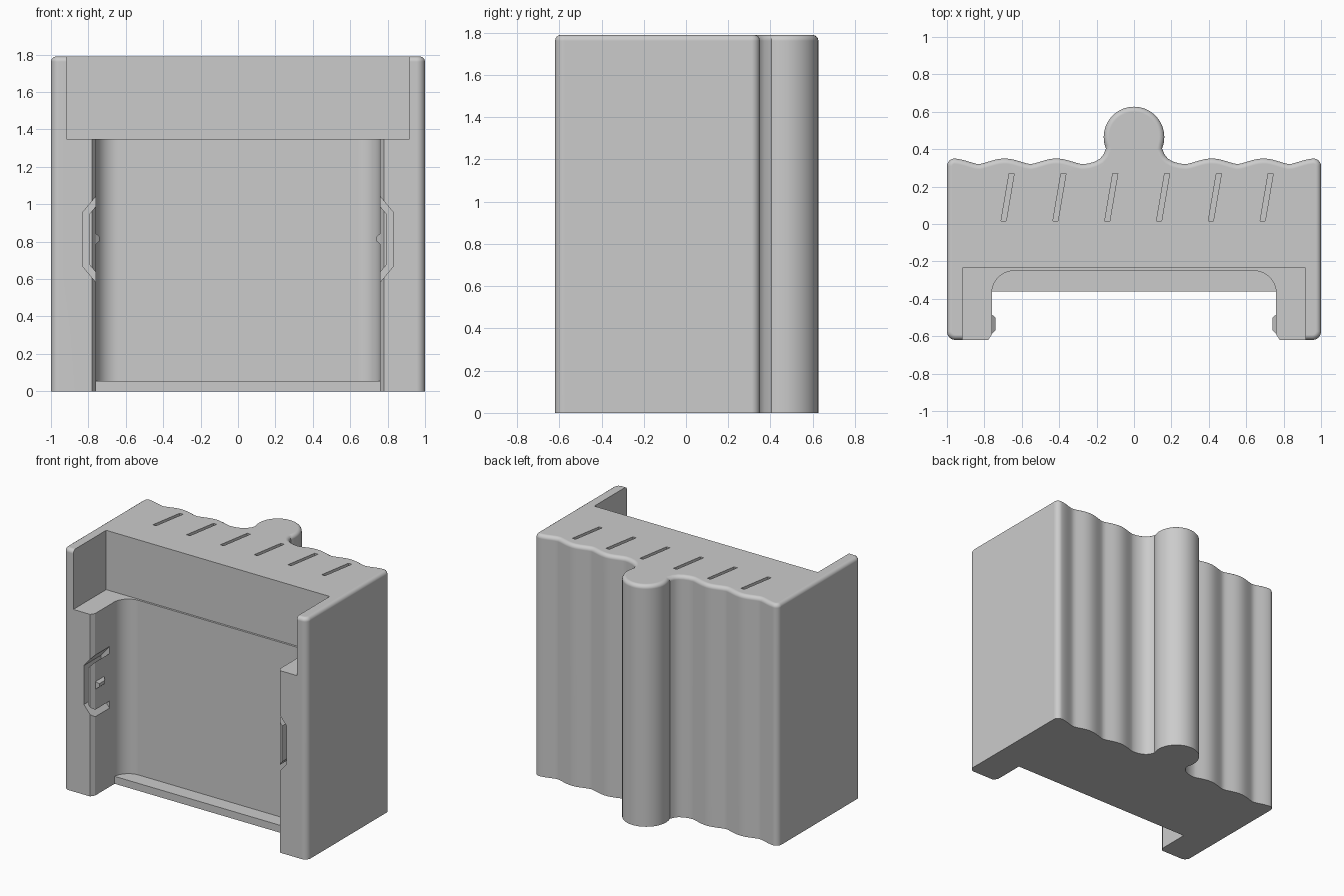
import bpy, bmesh
from math import sin, cos, pi, radians
from mathutils import Matrix

cube = bpy.data.objects.get("Cube")
if cube:
    bpy.data.objects.remove(cube, do_unlink=True)

grey = bpy.data.materials.new("plain grey")
grey.use_nodes = True
colour = (0.6, 0.6, 0.6, 1)
grey.diffuse_color = colour
grey.node_tree.nodes["Principled BSDF"].inputs["Base Color"].default_value = colour

HEIGHT, BACK, FRONT = 1.79, 0.35, -0.62


def arc(cx, cy, r, start, end, steps):
    angles = [radians(start + (end - start) * i / steps) for i in range(steps + 1)]
    return [(cx + r * cos(a), cy + r * sin(a)) for a in angles]


def mirrored(half):
    """Close a right-hand half outline with its mirror image."""
    return half + [(-x, y) for x, y in reversed(half) if abs(x) > 1e-5]


def prism(name, outline, low, high, along="z", rim=0):
    """Extrude an outline along z, or an xz outline along y; rim rounds the upper edge."""
    bm = bmesh.new()
    if along == "z":
        verts = [bm.verts.new((x, y, low)) for x, y in outline]
        step = (0, 0, high - low)
    else:
        verts = [bm.verts.new((x, low, z)) for x, z in outline]
        step = (0, high - low, 0)
    face = bm.faces.new(verts)
    bmesh.ops.extrude_face_region(bm, geom=[face])
    bm.faces.ensure_lookup_table()
    cap = [v for v in bm.verts if v not in verts]
    bmesh.ops.translate(bm, verts=cap, vec=step)
    if face.is_valid is False or len([f for f in bm.faces if all(v in verts for v in f.verts)]) == 0:
        bm.faces.new(verts)
    bmesh.ops.recalc_face_normals(bm, faces=bm.faces)
    if rim:
        edges = [e for e in bm.edges if all(v.co.z > high - 1e-4 for v in e.verts)]
        bmesh.ops.bevel(bm, geom=edges, offset=rim, segments=4, profile=0.5,
                        affect="EDGES", clamp_overlap=False)
    return finish(name, bm)


def finish(name, bm):
    mesh = bpy.data.meshes.new(name)
    bm.to_mesh(mesh)
    bm.free()
    mesh.materials.append(grey)
    obj = bpy.data.objects.new(name, mesh)
    bpy.context.collection.objects.link(obj)
    return obj


def activate(obj):
    bpy.ops.object.select_all(action="DESELECT")
    obj.select_set(True)
    bpy.context.view_layer.objects.active = obj


def cut(obj, cutter):
    mod = obj.modifiers.new("cut", "BOOLEAN")
    mod.operation, mod.solver, mod.object = "DIFFERENCE", "EXACT", cutter
    cutter.hide_render = True
    activate(obj)
    bpy.ops.object.modifier_apply(modifier=mod.name)
    bpy.data.objects.remove(cutter, do_unlink=True)


def box(x, y0, y1):
    return [(-x, y0), (x, y0), (x, y1), (-x, y1)]


# Body: rounded front corners, rippled back and a round rear column
PERIOD, CREST = 0.277, 0.692
half = [(0, FRONT)] + arc(0.955, FRONT + 0.045, 0.045, -90, 0, 6)
half += arc(0.96, BACK - 0.04, 0.04, 0, 90, 6)
for i in range(1, 36):
    x = 0.96 - i * 0.0195
    swell = 0.5 + 0.5 * cos(2 * pi * (x - CREST) / PERIOD)
    half.append((x, 0.32 + 0.03 * swell ** 0.7))
half += [(0.245, 0.323), (0.21, 0.333), (0.182, 0.349), (0.163, 0.372)]
half += arc(0, 0.465, 0.162, -22, 90, 20)
half[-1] = (0, half[-1][1])
body = prism("body", mirrored(half), 0, HEIGHT, rim=0.028)

# Front bay with rounded rear corners and flared mouth
bay = [(0, -0.8), (0.79, -0.8), (0.79, -0.635), (0.76, -0.59)]
bay += arc(0.64, -0.37, 0.12, 0, 90, 10) + [(0, -0.25)]
cut(body, prism("bay_cutter", mirrored(bay), -0.1, 1.4))

# Wider recess at the top
cut(body, prism("recess_cutter", box(0.917, -0.8, -0.235), 1.35, 2))

# Slanted slots in the top face
for i in range(6):
    x = (i - 2.5) * PERIOD + 0.018
    slot = [(x - 0.036, 0.017), (x - 0.009, 0.017), (x + 0.034, 0.27), (x + 0.007, 0.27)]
    cut(body, prism("slot_cutter", slot, HEIGHT - 0.1, 2))

# Bracket-shaped relief slots that free a spring tongue in each side wall
relief = [(0.70, 1.113), (0.83, 0.957), (0.83, 0.668), (0.70, 0.512),
          (0.70, 0.565), (0.797, 0.68), (0.797, 0.945), (0.70, 1.06)]
for side in (1, -1):
    shape = [(side * x, z) for x, z in relief]
    cut(body, prism("relief_cutter", shape, -0.8, -0.42, along="y"))

# Floor lip at the bottom of the bay
lip = prism("floor_lip", box(0.77, -0.36, -0.24), 0, 0.055)

# Snap nubs on the tongues: tapered blocks
nubs = []
for name, side in (("left_nub", 1), ("right_nub", -1)):
    bm = bmesh.new()
    bmesh.ops.create_cube(bm, size=1, matrix=Matrix.Translation((side * 0.757, -0.535, 0.815))
                          @ Matrix.Diagonal((0.034, 0.13, 0.08, 1)))
    for v in bm.verts:
        if abs(v.co.x) < 0.757:
            v.co.y = -0.535 + (v.co.y + 0.535) * 0.5
            v.co.z = 0.815 + (v.co.z - 0.815) * 0.3
    nubs.append(finish(name, bm))

# Smooth curved walls, crisp edges
activate(body)
bpy.ops.object.shade_smooth_by_angle(angle=radians(30))
weighted = body.modifiers.new("flat_face_normals", "WEIGHTED_NORMAL")
weighted.keep_sharp = True
